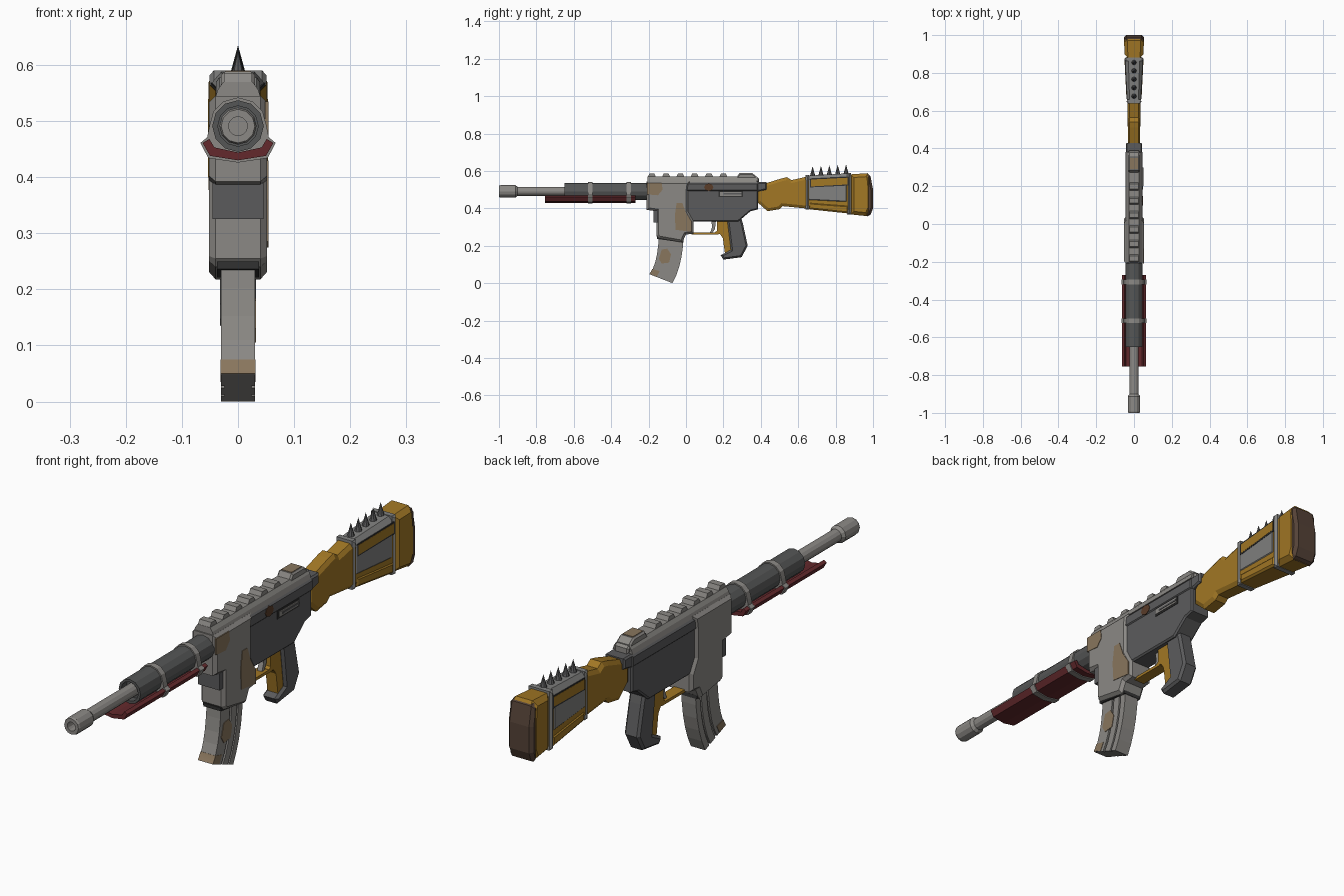
import bpy, bmesh, math
from mathutils import Vector

COLOURS = {
    "light_metal": (0.26, 0.25, 0.235), "dark_metal": (0.105, 0.105, 0.108),
    "handguard_grey": (0.09, 0.092, 0.092), "mustard": (0.36, 0.185, 0.018),
    "dark_red": (0.125, 0.022, 0.025), "rust": (0.25, 0.18, 0.11),
    "pad_brown": (0.09, 0.055, 0.038), "dark_rust": (0.10, 0.045, 0.022),
    "stock_grey": (0.22, 0.22, 0.215), "black_metal": (0.035, 0.035, 0.035)}
MATS = {}
for n, c in COLOURS.items():
    MATS[n] = bpy.data.materials.new(n)
    MATS[n].diffuse_color = (*c, 1)


def finish(bm, name, mat):
    bmesh.ops.recalc_face_normals(bm, faces=bm.faces)
    me = bpy.data.meshes.new(name)
    bm.to_mesh(me)
    bm.free()
    me.materials.append(MATS[mat])
    ob = bpy.data.objects.new(name, me)
    bpy.context.collection.objects.link(ob)
    return ob


def prism(name, mat, pts, a, b=None, axis="x", chamfer=0, fit=None):
    """Extrude a profile from a to b (or -a to a); chamfer the end outlines."""
    if b is None:
        a, b = -a, a
    k = 0 if axis == "x" else 1
    place = (lambda t, p: Vector((t, *p))) if k == 0 else (lambda t, p: Vector((p[0], t, p[1])))
    bm = bmesh.new()
    ends = [[bm.verts.new(place(t, p)) for p in pts] for t in (a, b)]
    for ring in ends:
        bm.faces.new(ring)
    n = len(pts)
    for i in range(n):
        j = (i + 1) % n
        bm.faces.new((ends[0][i], ends[0][j], ends[1][j], ends[1][i]))
    bmesh.ops.recalc_face_normals(bm, faces=bm.faces)
    if chamfer:
        rim = [e for e in bm.edges if abs(e.verts[0].co[k] - e.verts[1].co[k]) < 1e-6]
        bmesh.ops.bevel(bm, geom=rim, offset=chamfer, segments=1, affect="EDGES", profile=0.5)
    if fit:
        for v in bm.verts:
            v.co.x *= fit(v.co.y)
    return finish(bm, name, mat)


def box(name, mat, x0, x1, y0, y1, z0, z1, chamfer=0):
    return prism(name, mat, [(y0, z0), (y1, z0), (y1, z1), (y0, z1)], x0, x1, chamfer=chamfer)


def lathe(name, mat, prof, z=0.491, n=12):
    """Revolve (y, radius) points about the barrel line."""
    bm = bmesh.new()
    rings = [[bm.verts.new((r * math.cos(2 * math.pi * i / n), y, z + r * math.sin(2 * math.pi * i / n)))
              for i in range(n)] for y, r in prof]
    for p, q in zip(rings, rings[1:]):
        for i in range(n):
            bm.faces.new((p[i], p[(i + 1) % n], q[(i + 1) % n], q[i]))
    bm.faces.new(rings[0])
    bm.faces.new(rings[-1])
    return finish(bm, name, mat)


# Barrel, muzzle and handguard
lathe("barrel", "light_metal", [(-0.92, 0.024), (-0.6, 0.024)])
lathe("muzzle", "light_metal", [(-0.96, 0.017), (-1.0, 0.017), (-1.0, 0.030), (-0.992, 0.033),
                                (-0.912, 0.033), (-0.9, 0.024)])
lathe("handguard", "handguard_grey", [(-0.62, 0.036), (-0.65, 0.036), (-0.65, 0.046), (-0.2, 0.046)])

# Red tray under the handguard, and the clamps holding it
half = [(0, 0.43), (0.05, 0.438), (0.063, 0.461), (0.051, 0.468), (0.042, 0.453), (0, 0.444)]
tray = half + [(-x, z) for x, z in half[-2:0:-1]]
prism("lower_tray", "dark_red", tray, -0.755, -0.27, axis="y")
arc = [(0.051 * math.cos(math.radians(t)), 0.491 + 0.051 * math.sin(math.radians(t))) for t in range(0, 181, 30)]
clamp = [(0, 0.426), (0.053, 0.434), (0.067, 0.461), (0.055, 0.471)] + arc + [(-0.055, 0.471), (-0.067, 0.461), (-0.053, 0.434)]
for i, y in enumerate((-0.512, -0.307)):
    prism(f"clamp_{i}", "light_metal", clamp, y - 0.012, y + 0.012, axis="y")

# Receiver
prism("receiver", "dark_metal", [(0, 0.54), (0.43, 0.54), (0.43, 0.5), (0.385, 0.49), (0.385, 0.395),
                                 (0.345, 0.385), (0.28, 0.33), (0, 0.33)], 0.042, chamfer=0.006)
box("receiver_ridge", "dark_metal", -0.046, 0.046, 0.0, 0.385, 0.492, 0.535, 0.005)
prism("front_receiver", "light_metal",
      [(-0.21, 0.545), (-0.21, 0.392), (-0.158, 0.385), (-0.158, 0.255), (-0.145, 0.24), (-0.02, 0.218),
       (0, 0.26), (0.04, 0.265), (0.04, 0.335), (0.012, 0.385), (0.012, 0.495), (0.02, 0.545)],
      0.052, chamfer=0.012)
box("front_lug", "dark_metal", -0.045, 0.045, -0.175, -0.15, 0.325, 0.39)
prism("magazine_collar", "black_metal", [(-0.157, 0.25), (-0.013, 0.232), (-0.013, 0.218), (-0.155, 0.236)], 0.037)
box("ejection_frame", "black_metal", 0.04, 0.044, 0.175, 0.305, 0.461, 0.493)
box("ejection_port", "light_metal", 0.04, 0.047, 0.182, 0.298, 0.467, 0.487)
box("ejection_slot", "dark_metal", 0.04, 0.049, 0.2, 0.298, 0.474, 0.481)

# Top rail with teeth and rear sight
rail = [(-0.042, 0.538), (0.042, 0.538), (0.036, 0.556), (0.026, 0.57), (-0.026, 0.57), (-0.036, 0.556)]
prism("top_rail", "light_metal", rail, -0.205, 0.38, axis="y")
for i in range(6):
    y = -0.183 + 0.0765 * i
    prism(f"rail_tooth_{i}", "light_metal", [(y - 0.022, 0.568), (y - 0.013, 0.586), (y + 0.013, 0.586), (y + 0.022, 0.568)], 0.025)
prism("rear_sight", "light_metal", [(0.27, 0.565), (0.285, 0.588), (0.355, 0.588), (0.39, 0.56), (0.39, 0.54), (0.27, 0.54)], 0.03, chamfer=0.006)
box("rear_sight_rust", "rust", -0.022, 0.022, 0.29, 0.35, 0.58, 0.59)

# Curved magazine cut into strips with grooves
FRONT = [(-0.145, 0.26), (-0.16, 0.13), (-0.195, 0.048)]
REAR = [(-0.013, 0.25), (-0.03, 0.112), (-0.072, 0.0)]


def mag_point(u, t):
    w = ((1 - t) * (1 - 2 * t), 4 * t * (1 - t), t * (2 * t - 1))
    f, r = (sum((Vector(p) * k for p, k in zip(c, w)), Vector((0, 0))) for c in (FRONT, REAR))
    return tuple(f.lerp(r, u))


def mag_strip(name, mat, u0, u1, w, t0=0.0, t1=1.0, a=None):
    ts = [t0 + (t1 - t0) * i / 5 for i in range(6)]
    pts = [mag_point(u0, t) for t in ts] + [mag_point(u1, t) for t in reversed(ts)]
    return prism(name, mat, pts, -w if a is None else a, w)


for i, (u0, u1, w) in enumerate([(0, 0.42, 0.03), (0.42, 0.5, 0.024), (0.5, 0.74, 0.03),
                                 (0.74, 0.8, 0.024), (0.8, 1, 0.03)]):
    mag_strip(f"magazine_strip_{i}", "light_metal", u0, u1, w)
mag_strip("magazine_corner_rust", "rust", -0.012, 0.3, 0.0315, 0.8, 0.99)

# Rust patches on the right side
PATCHES = [(0.052, [(-0.208, 0.535), (-0.13, 0.535), (-0.125, 0.5), (-0.15, 0.47), (-0.208, 0.475)]),
           (0.052, [(-0.05, 0.43), (-0.02, 0.43), (0, 0.375), (0.03, 0.33), (0.03, 0.275), (-0.055, 0.285), (-0.06, 0.36)]),
           (0.030, [(-0.13, 0.18), (-0.1, 0.185), (-0.08, 0.155), (-0.09, 0.11), (-0.13, 0.105), (-0.145, 0.13)])]
for i, (x, pts) in enumerate(PATCHES):
    prism(f"rust_patch_{i}", "rust", pts, x - 0.004, x + 0.002)
prism("receiver_stain", "dark_rust", [(0.122 + 0.025 * math.cos(k * math.pi / 4), 0.513 + 0.02 * math.sin(k * math.pi / 4))
                                      for k in range(8)], 0.042, 0.0475)

# Grip, trigger and guard
prism("grip", "dark_metal", [(0.22, 0.34), (0.29, 0.37), (0.305, 0.315), (0.33, 0.2), (0.297, 0.139),
                             (0.2, 0.126), (0.185, 0.15), (0.24, 0.178)], 0.032, chamfer=0.009)
prism("grip_front", "mustard", [(0.165, 0.34), (0.225, 0.34), (0.248, 0.17), (0.208, 0.16), (0.197, 0.24),
                                (0.182, 0.262), (0.155, 0.262), (0.155, 0.272), (0.165, 0.28)], 0.022)
box("trigger_guard", "mustard", -0.022, 0.022, 0.03, 0.175, 0.26, 0.271)
prism("trigger", "light_metal", [(0.135, 0.335), (0.16, 0.335), (0.155, 0.29), (0.14, 0.268), (0.128, 0.268), (0.14, 0.3)], 0.01)


# Stock, widening to the rear
def flare(y):
    return (0.033 + max(0, y - 0.6) * 0.046) / 0.05


prism("stock_wrist", "mustard",
      [(0.382, 0.433), (0.382, 0.492), (0.43, 0.535), (0.51, 0.56), (0.54, 0.567), (0.564, 0.551), (0.634, 0.567),
       (0.66, 0.567), (0.66, 0.398), (0.516, 0.412), (0.5, 0.396), (0.436, 0.385)], 0.05, chamfer=0.015, fit=flare)
prism("stock_core", "mustard", [(0.63, 0.401), (0.63, 0.56), (0.89, 0.578), (0.89, 0.373)], 0.05, chamfer=0.015, fit=flare)
prism("stock_cover", "stock_grey", [(0.64, 0.43), (0.64, 0.574), (0.875, 0.588), (0.875, 0.418)], 0.053, chamfer=0.02, fit=flare)
prism("stock_window_frame", "black_metal", [(0.662, 0.512), (0.662, 0.558), (0.868, 0.569), (0.868, 0.522)], 0.0545, fit=flare)
prism("stock_window", "mustard", [(0.667, 0.517), (0.667, 0.554), (0.863, 0.564), (0.863, 0.528)], 0.0555, fit=flare)
prism("stock_lower_strip", "mustard", [(0.66, 0.395), (0.66, 0.432), (0.868, 0.416), (0.868, 0.373)], 0.0545, chamfer=0.008, fit=flare)
for i, (y, lo, hi) in enumerate([(0.648, 0.393, 0.578), (0.872, 0.366, 0.59)]):
    prism(f"stock_band_{i}", "stock_grey", [(y - 0.01, lo), (y - 0.01, hi), (y + 0.01, hi), (y + 0.01, lo)],
          0.056, chamfer=0.009, fit=flare)
prism("butt", "mustard", [(0.88, 0.368), (0.88, 0.582), (0.972, 0.588), (0.985, 0.57), (0.992, 0.5),
                          (0.992, 0.405), (0.972, 0.358)], 0.053, chamfer=0.018, fit=flare)
prism("butt_pad", "pad_brown", [(0.968, 0.357), (0.968, 0.583), (0.986, 0.574), (1.0, 0.5), (1.0, 0.4), (0.986, 0.365)],
      0.0515, chamfer=0.012, fit=flare)

# Spikes on the stock
for i in range(5):
    y = 0.677 + 0.0447 * i
    bpy.ops.mesh.primitive_cone_add(vertices=8, radius1=0.015, radius2=0, depth=0.055,
                                    location=(0, y, 0.5975 + 0.0025 * i))
    spike = bpy.context.object
    spike.name = f"spike_{i}"
    spike.data.materials.append(MATS["dark_metal"])
